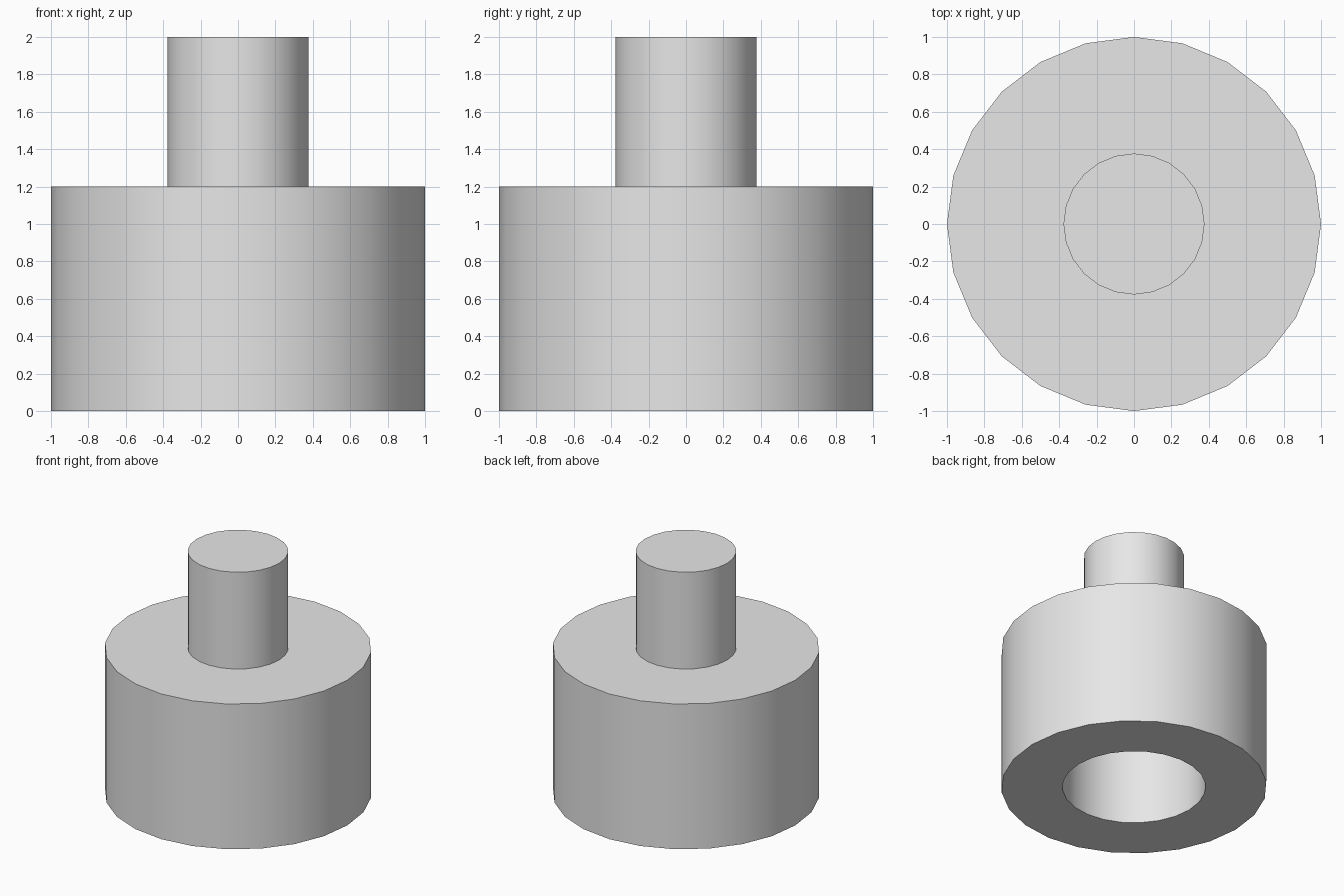
import bpy, bmesh, math

if "Cube" in bpy.data.objects:
    bpy.data.objects.remove(bpy.data.objects["Cube"])

SIDES = 24

grey = bpy.data.materials.new("light_grey")
grey.diffuse_color = (0.8, 0.8, 0.8, 1.0)
grey.use_nodes = True
grey.node_tree.nodes["Principled BSDF"].inputs["Base Color"].default_value = grey.diffuse_color


def lathe(name, profile):
    """Revolve (radius, z) points about z; a zero radius closes the surface."""
    bm = bmesh.new()
    rings = []
    for r, z in profile:
        if r == 0:
            rings.append([bm.verts.new((0, 0, z))] * SIDES)
        else:
            rings.append([bm.verts.new((r * math.cos(math.tau * i / SIDES),
                                        r * math.sin(math.tau * i / SIDES), z))
                          for i in range(SIDES)])
    for a, b in zip(rings, rings[1:]):
        for i in range(SIDES):
            j = (i + 1) % SIDES
            # dict.fromkeys drops the repeated centre vertex
            bm.faces.new(list(dict.fromkeys((a[i], a[j], b[j], b[i]))))
    bmesh.ops.recalc_face_normals(bm, faces=bm.faces[:])
    mesh = bpy.data.meshes.new(name)
    bm.to_mesh(mesh)
    bm.free()
    mesh.materials.append(grey)
    obj = bpy.data.objects.new(name, mesh)
    bpy.context.collection.objects.link(obj)
    bpy.ops.object.select_all(action='DESELECT')
    obj.select_set(True)
    bpy.context.view_layer.objects.active = obj
    bpy.ops.object.shade_smooth_by_angle(angle=math.radians(30))
    return obj


# Wide body with a round socket underneath, and the narrow post on top
lathe("stepped_body_with_socket", [
    (0, 0.95), (0.54, 0.95), (0.54, 0),      # socket roof and wall
    (1.0, 0), (1.0, 1.2),                    # underside and outer wall
    (0.377, 1.2), (0.377, 2.0), (0, 2.0),    # shoulder, post wall, post top
])
